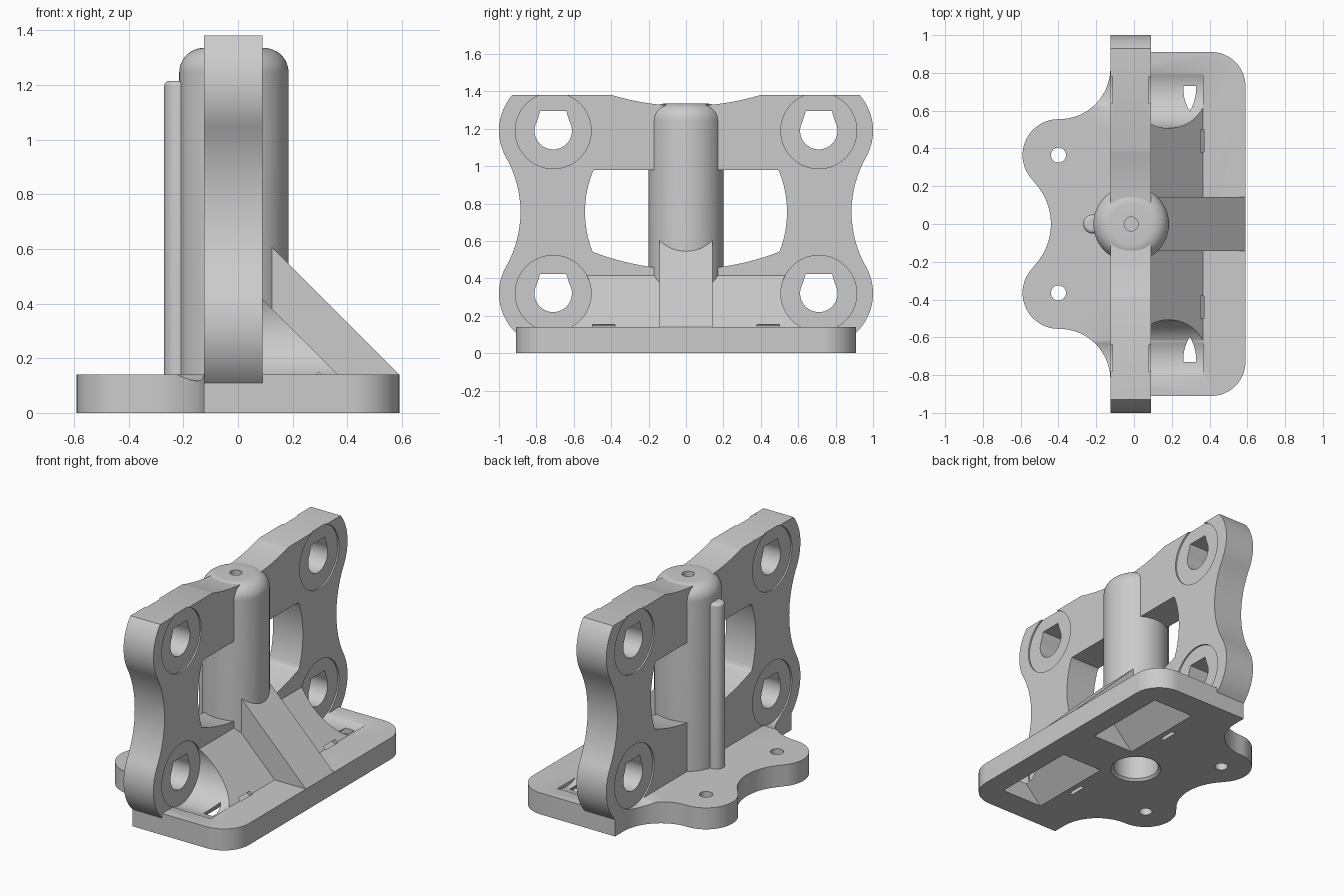
import bpy, bmesh, math

cube = bpy.data.objects.get("Cube")
if cube:
    bpy.data.objects.remove(cube, do_unlink=True)

grey = bpy.data.materials.new("light_grey")
grey.use_nodes = True
grey.diffuse_color = (0.6, 0.6, 0.6, 1)
grey.node_tree.nodes["Principled BSDF"].inputs["Base Color"].default_value = (0.6, 0.6, 0.6, 1)


def arc(cx, cy, r, a0, a1, n=16):
    angles = [math.radians(a0 + (a1 - a0) * i / n) for i in range(n + 1)]
    return [(cx + r * math.cos(a), cy + r * math.sin(a)) for a in angles]


def circle(cx, cy, r, n=64):
    return arc(cx, cy, r, 0, 360, n)[:-1]


def mirrored(half, axis):
    """Close a half outline by reflecting one coordinate."""
    other = [(-u, v) if axis == 0 else (u, -v) for u, v in half]
    return half + [p for p in reversed(other) if abs(p[axis]) > 1e-4]


def link(name, bm):
    bmesh.ops.recalc_face_normals(bm, faces=bm.faces)
    mesh = bpy.data.meshes.new(name)
    bm.to_mesh(mesh)
    bm.free()
    obj = bpy.data.objects.new(name, mesh)
    bpy.context.collection.objects.link(obj)
    return obj


def prism(name, outline, axis, start, end):
    """Extrude a flat outline along x, y or z."""
    place = {"x": lambda u, v, w: (w, u, v),
             "y": lambda u, v, w: (u, w, v),
             "z": lambda u, v, w: (u, v, w)}[axis]
    bm = bmesh.new()
    a, b = [[bm.verts.new(place(u, v, w)) for u, v in outline] for w in (start, end)]
    bm.faces.new(a)
    bm.faces.new(b)
    for i in range(len(a)):
        j = (i + 1) % len(a)
        bm.faces.new((a[i], a[j], b[j], b[i]))
    return link(name, bm)


def sheet(name, loops, x_face, x_back, closed):
    """Plate facing x with holes; the first loop is the outer edge."""
    bm = bmesh.new()
    caps = (x_face, x_back)
    rings = [[[bm.verts.new((x, y, z)) for y, z in loop] for loop in loops] for x in caps]
    for k, ring_set in enumerate(rings):
        if k == 0 or closed:
            edges = [bm.edges.new((r[i - 1], r[i])) for r in ring_set for i in range(len(r))]
            bmesh.ops.triangle_fill(bm, use_beauty=True, edges=edges, normal=(1, 0, 0))
    for a, b in zip(*rings):
        for i in range(len(a)):
            bm.faces.new((a[i - 1], a[i], b[i], b[i - 1]))
    return link(name, bm)


def lathe(name, profile, cx, n=64):
    """Closed solid of revolution about a vertical axis at (cx, 0)."""
    bm = bmesh.new()
    rings = [[bm.verts.new((cx + x, y, z)) for x, y in circle(0, 0, r, n)] for r, z in profile]
    for low, high in zip(rings, rings[1:]):
        for i in range(n):
            j = (i + 1) % n
            bm.faces.new((low[i], low[j], high[j], high[i]))
    bm.faces.new(rings[0])
    bm.faces.new(rings[-1])
    return link(name, bm)


cutters = []


def cutter(obj):
    obj.hide_render = True
    cutters.append(obj)
    return obj


def finish(obj, cuts=()):
    """Apply all cuts, colour the part and smooth its round faces."""
    for c in cuts:
        mod = obj.modifiers.new("cut", "BOOLEAN")
        mod.operation, mod.solver, mod.object = "DIFFERENCE", "EXACT", c
    graph = bpy.context.evaluated_depsgraph_get()
    mesh = bpy.data.meshes.new_from_object(obj.evaluated_get(graph))
    obj.modifiers.clear()
    obj.data = mesh
    mesh.materials.clear()
    mesh.materials.append(grey)
    bpy.ops.object.select_all(action="DESELECT")
    obj.select_set(True)
    bpy.context.view_layer.objects.active = obj
    bpy.ops.object.shade_smooth_by_angle(angle=math.radians(30))


COL = -0.015                       # column axis
HY, LOW, HIGH = 0.71, 0.32, 1.19   # mounting hole positions
RECESS = 0.203                     # recess radius round each hole
TOP = 1.38

# Base outline: rounded front edge, two ears with a scallop between them
base = prism("base_plate", mirrored(
    arc(0.41, 0.73, 0.18, 0, 90)
    + [(-0.125, 0.91)]
    + arc(-0.395, 0.825, 0.27, 0, -90)
    + arc(-0.4, 0.365, 0.19, 90, 225.4, 24)[1:]
    + arc(-0.76, 0, 0.32, 45.4, 0)[1:], 1), "z", 0, 0.14)

# Upright plate: saddle top, a lobe round each hole, window open to the column
saddle = [(0.037, 1.22)] + arc(0, 2.702, 1.38, -88.46, -73.3)
sides = (arc(HY, HIGH, 0.29, 40.9, -29.6)
         + arc(1.475, 0.755, 0.59, 150.4, 209.6)[1:]
         + arc(HY, LOW, 0.29, 29.6, -46.4)[1:]
         + [(0.16, 0.11)]
         + arc(0, 1.829, 1.38, -83.34, -68.9)
         + arc(-0.04, 0.755, 0.58, -21.2, 21.8)
         + [(0.49, 0.98)])
# Recesses break through the top edge of the thin outer layers
tilt = math.degrees(math.asin((TOP - HIGH) / RECESS))
notch = arc(HY, HIGH, RECESS, 180 - tilt, 360 + tilt, 56)


def mounting_hole(y, z):
    """Round hole with a flat-topped roof."""
    return arc(y, z, 0.1, 150, 390, 40) + [(y + 0.07, z + 0.104), (y - 0.07, z + 0.104)]


core_loops = [mirrored(saddle + sides, 0)]
core_loops += [mounting_hole(s * HY, z) for s in (-1, 1) for z in (LOW, HIGH)]
skin_loops = [mirrored(saddle + notch + sides, 0)]
skin_loops += [circle(s * HY, LOW, RECESS) for s in (-1, 1)]
finish(sheet("upright_plate", core_loops, 0.08, -0.115, True))
finish(sheet("upright_front_layer", skin_loops, 0.09, 0.08, False))
finish(sheet("upright_back_layer", skin_loops, -0.125, -0.115, False))

# Domed column and the thin rod behind it
column = lathe("column", [(0.2, 0.05)] + arc(0.11, 1.245, 0.09, 0, 90, 12), COL)
rod = lathe("thin_rod", [(0.05, 0.1)] + arc(0.03, 1.195, 0.02, 0, 90, 6), -0.22, 32)

# Long low ramp and the tall central rib
ramp = prism("ramp", [(0.08, 0.05), (0.4, 0.05), (0.4, 0.105), (0.09, 0.415), (0.08, 0.415)],
             "y", -0.7, 0.7)
rib = prism("central_rib", [(0, 0.05), (0.55, 0.05), (0.59, 0.14), (0, 0.73)],
            "y", -0.143, 0.143)

# Blind bore with a chamfered mouth, and the small hole in the dome
bore = cutter(lathe("bore_cutter", [(0.175, -0.02), (0.14, 0.015), (0.14, 0.95)], COL))
pin_hole = cutter(lathe("pin_hole_cutter", [(0.037, 1.22), (0.037, 1.5)], COL, 32))

recesses, pockets, ears = [], [], []
for side in (-1, 1):
    # Round clearance in front of and behind each lower hole
    for x0, x1 in ((0.07, 0.365), (-0.4, -0.115)):
        recesses.append(cutter(prism("recess_cutter", circle(side * HY, LOW, RECESS),
                                     "x", x0, x1)))
    # Gabled pocket in the underside
    pockets.append(cutter(prism("pocket_cutter", [(0.125, -0.02), (0.465, -0.02), (0.295, 0.15)],
                                "y", side * 0.15, side * 0.73)))
    # Curved strap slot
    slot = arc(0.262, 0, 0.178, -10, 190, 32) + arc(0.262, 0, 0.152, 190, -10, 32)
    pockets.append(cutter(prism("strap_slot_cutter", slot, "y", side * 0.38, side * 0.5)))
    ears.append(cutter(prism("ear_hole_cutter", circle(-0.4, side * 0.365, 0.04, 32),
                             "z", -0.1, 0.3)))

finish(base, recesses + pockets + ears + [bore])
finish(column, [bore, pin_hole])
finish(rod)
finish(ramp, recesses + pockets + [bore])
finish(rib, [bore])

for c in cutters:
    bpy.data.objects.remove(c, do_unlink=True)
